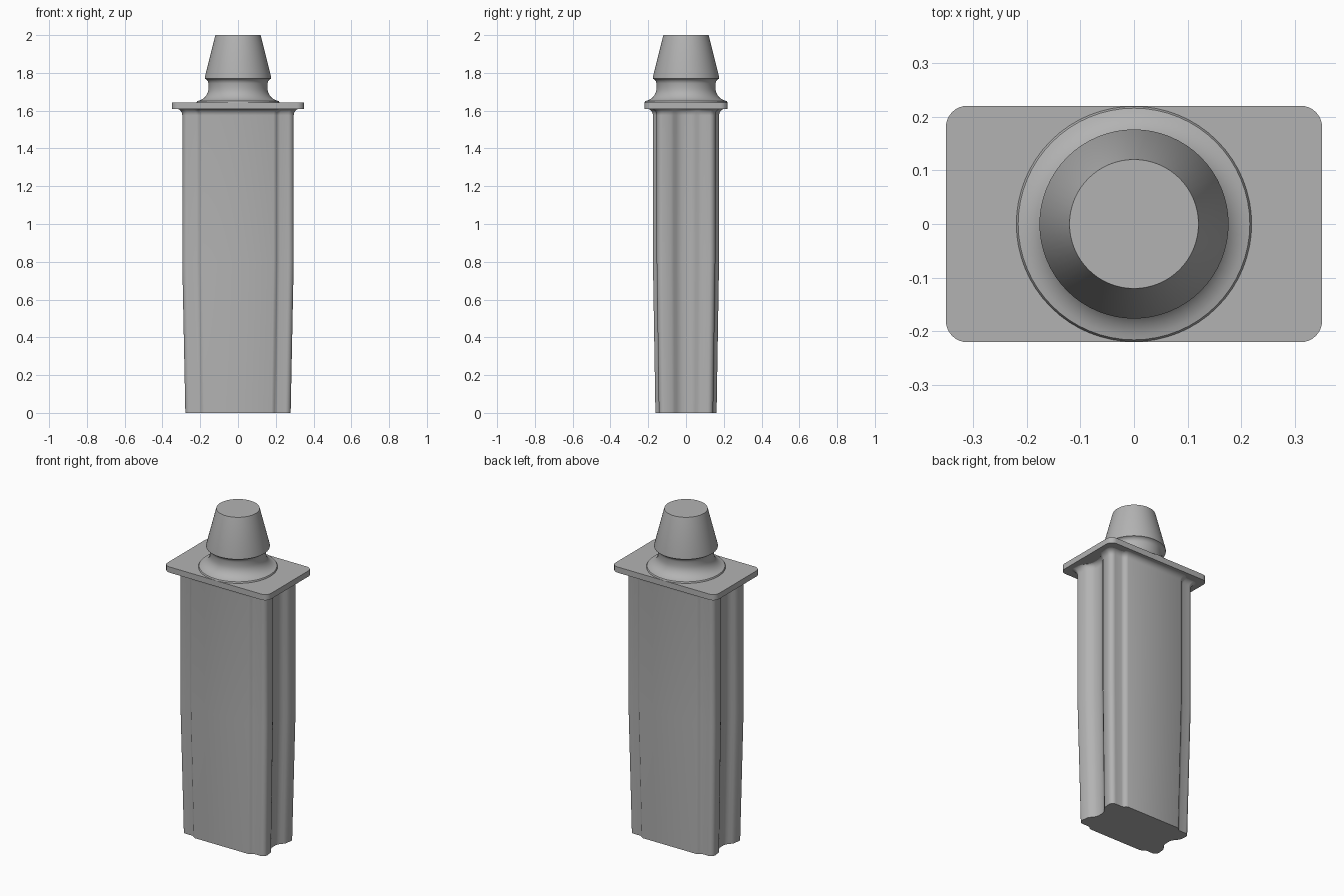
import bpy, bmesh, math

if "Cube" in bpy.data.objects:
    bpy.data.objects.remove(bpy.data.objects["Cube"], do_unlink=True)

grey = bpy.data.materials.new("mid_grey")
grey.use_nodes = True
colour = (0.45, 0.45, 0.45, 1)
grey.diffuse_color = colour
grey.node_tree.nodes["Principled BSDF"].inputs["Base Color"].default_value = colour


def loft(name, rings):
    """Skin a stack of equal-length closed rings and cap both ends."""
    bm = bmesh.new()
    loops = [[bm.verts.new(p) for p in ring] for ring in rings]
    n = len(loops[0])
    for a, b in zip(loops, loops[1:]):
        for i in range(n):
            j = (i + 1) % n
            bm.faces.new((a[i], a[j], b[j], b[i]))
    bm.faces.new(loops[0][::-1])
    bm.faces.new(loops[-1])
    bmesh.ops.recalc_face_normals(bm, faces=bm.faces)
    mesh = bpy.data.meshes.new(name)
    bm.to_mesh(mesh)
    bm.free()
    mesh.materials.append(grey)
    obj = bpy.data.objects.new(name, mesh)
    bpy.context.collection.objects.link(obj)
    bpy.ops.object.select_all(action="DESELECT")
    obj.select_set(True)
    bpy.context.view_layer.objects.active = obj
    bpy.ops.object.shade_smooth_by_angle(angle=math.radians(40))
    return obj


def arc(cx, cy, r, start, end, steps=8):
    angles = [math.radians(start + (end - start) * i / steps) for i in range(steps + 1)]
    return [(cx + r * math.cos(a), cy + r * math.sin(a)) for a in angles]


def four_way(quarter):
    """Mirror a +x +y quarter outline into a full closed loop."""
    half = quarter + [(-x, y) for x, y in reversed(quarter)]
    lower = [(x, -y) for x, y in reversed(half)]
    return half + [p for p in lower if abs(p[1]) > 1e-6]


# Shank: grooved sides, rounded corners, slightly raised broad faces
quarter = [(0.255, 0), (0.256, 0.022), (0.261, 0.038), (0.270, 0.052), (0.281, 0.065), (0.290, 0.080)]
quarter += arc(0.265, 0.125, 0.03, 0, 90)
quarter += [(0.222, 0.155), (0.212, 0.158), (0.205, 0.164), (0.198, 0.171), (0.188, 0.175)]
outline = four_way(quarter)


def shank_ring(z, sx, sy):
    return [(x * sx, y * sy, z) for x, y in outline]


rings = [shank_ring(0, 0.945, 0.925), shank_ring(0.8, 1, 1), shank_ring(1.575, 1, 1)]
for i in range(1, 8):
    a = math.radians(90 * i / 7)
    grow = 0.032 * (1 - math.cos(a))
    rings.append(shank_ring(1.575 + 0.035 * math.sin(a), 1 + grow / 0.295, 1 + grow / 0.175))
loft("shank", rings)

# Collar plate with rounded corners
plate = four_way(arc(0.31, 0.18, 0.04, 0, 90))
loft("collar_plate", [[(x, y, z) for x, y in plate] for z in (1.608, 1.643)])

# Neck with a concave foot, overhanging lip and tapered head
profile = [(0.219, 1.64), (0.219, 1.645)]
profile += [(0.228 + 0.072 * x, 1.72 + 0.07 * z) for x, z in arc(0, 0, 1, 260, 180, 10)]
profile += [(0.156, 1.745), (0.160, 1.758), (0.170, 1.767), (0.176, 1.769), (0.176, 1.777), (0.12, 2.0)]
circle = arc(0, 0, 1, 0, 360, 64)[:-1]
loft("neck_and_head", [[(r * x, r * y, z) for x, y in circle] for r, z in profile])
